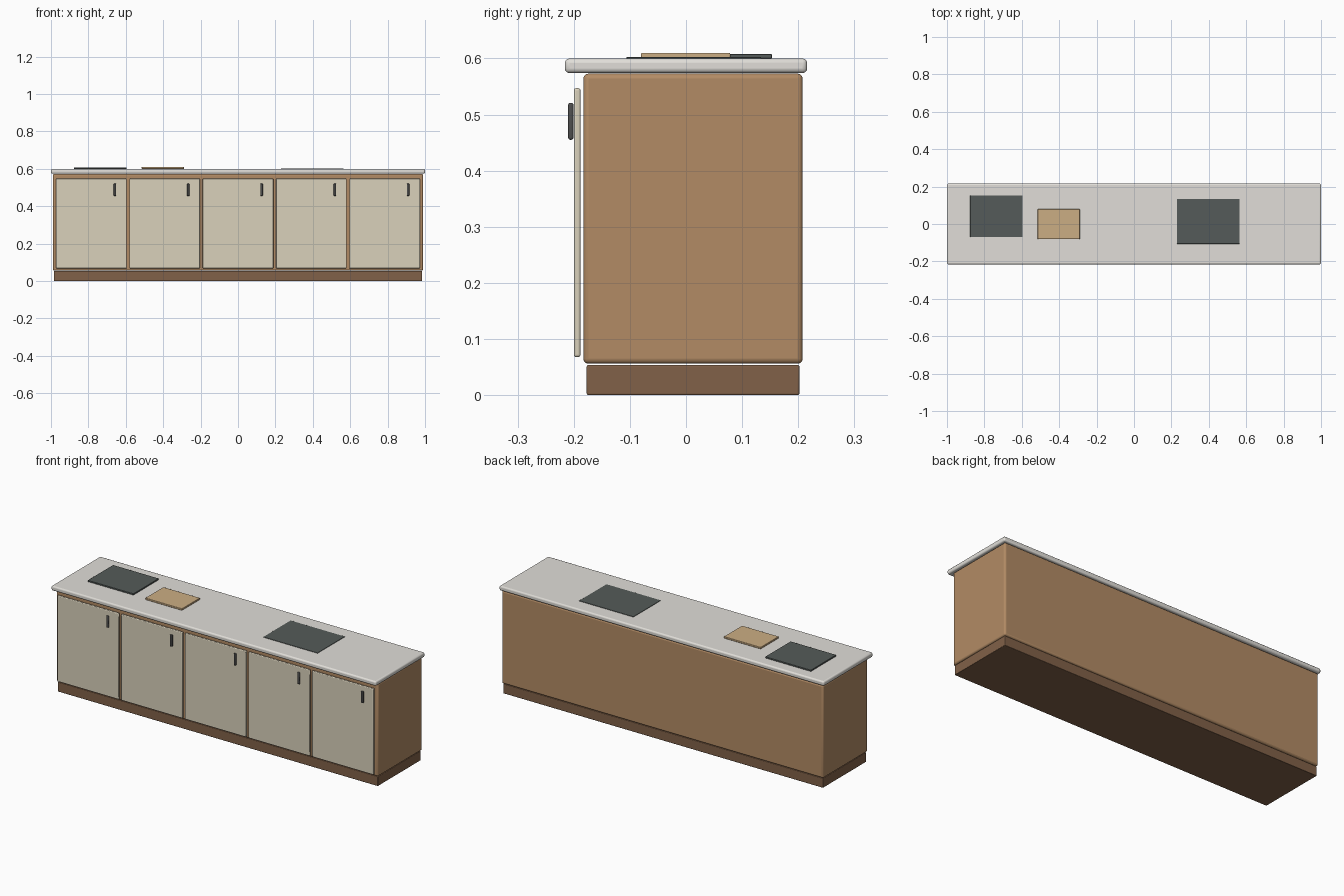
import bpy

if "Cube" in bpy.data.objects:
    bpy.data.objects.remove(bpy.data.objects["Cube"])


def material(name, r, g, b):
    m = bpy.data.materials.new(name)
    m.diffuse_color = (r, g, b, 1)
    m.use_nodes = True
    m.node_tree.nodes["Principled BSDF"].inputs["Base Color"].default_value = m.diffuse_color
    return m


wood = material("wood", 0.45, 0.26, 0.13, )
dark_wood = material("dark_wood", 0.22, 0.12, 0.065)
cream = material("cream", 0.70, 0.64, 0.50)
stone = material("stone", 0.75, 0.73, 0.69)
metal = material("dark_metal", 0.08, 0.08, 0.08)
glass = material("dark_glass", 0.09, 0.105, 0.10)
board = material("board_wood", 0.60, 0.42, 0.23)


def box(name, x, y, z, mat, bevel, segments=3):
    """Rounded box from (min, max) ranges."""
    bpy.ops.mesh.primitive_cube_add(
        size=1, location=[(a + b) / 2 for a, b in (x, y, z)])
    ob = bpy.context.object
    ob.name = name
    ob.scale = [b - a for a, b in (x, y, z)]
    bpy.ops.object.transform_apply(location=False, rotation=False, scale=True)
    ob.data.materials.append(mat)
    mod = ob.modifiers.new("rounding", 'BEVEL')
    mod.width = bevel
    mod.segments = segments
    bpy.ops.object.shade_smooth_by_angle()
    return ob


# Carcass
box("plinth", (-0.985, 0.985), (-0.177, 0.202), (0, 0.054), dark_wood, 0.003)
box("cabinet_body", (-0.99, 0.99), (-0.183, 0.208), (0.056, 0.573), wood, 0.009)
box("countertop", (-1, 1), (-0.216, 0.216), (0.574, 0.6), stone, 0.008)

# Five doors, each with a vertical handle
for i in range(5):
    cx = (i - 2) * 0.392
    box(f"door_{i + 1}", (cx - 0.189, cx + 0.189), (-0.2, -0.188),
        (0.068, 0.547), cream, 0.004)
    box(f"door_handle_{i + 1}", (cx + 0.119, cx + 0.133), (-0.21, -0.2005),
        (0.455, 0.521), metal, 0.004)

# Items on the countertop
box("hob", (-0.876, -0.595), (-0.07, 0.153), (0.6, 0.608), glass, 0.001, 2)
box("chopping_board", (-0.515, -0.289), (-0.08, 0.079), (0.6, 0.61), board, 0.002, 2)
box("sink_panel", (0.23, 0.564), (-0.106, 0.134), (0.599, 0.6025), glass, 0.0008, 2)
